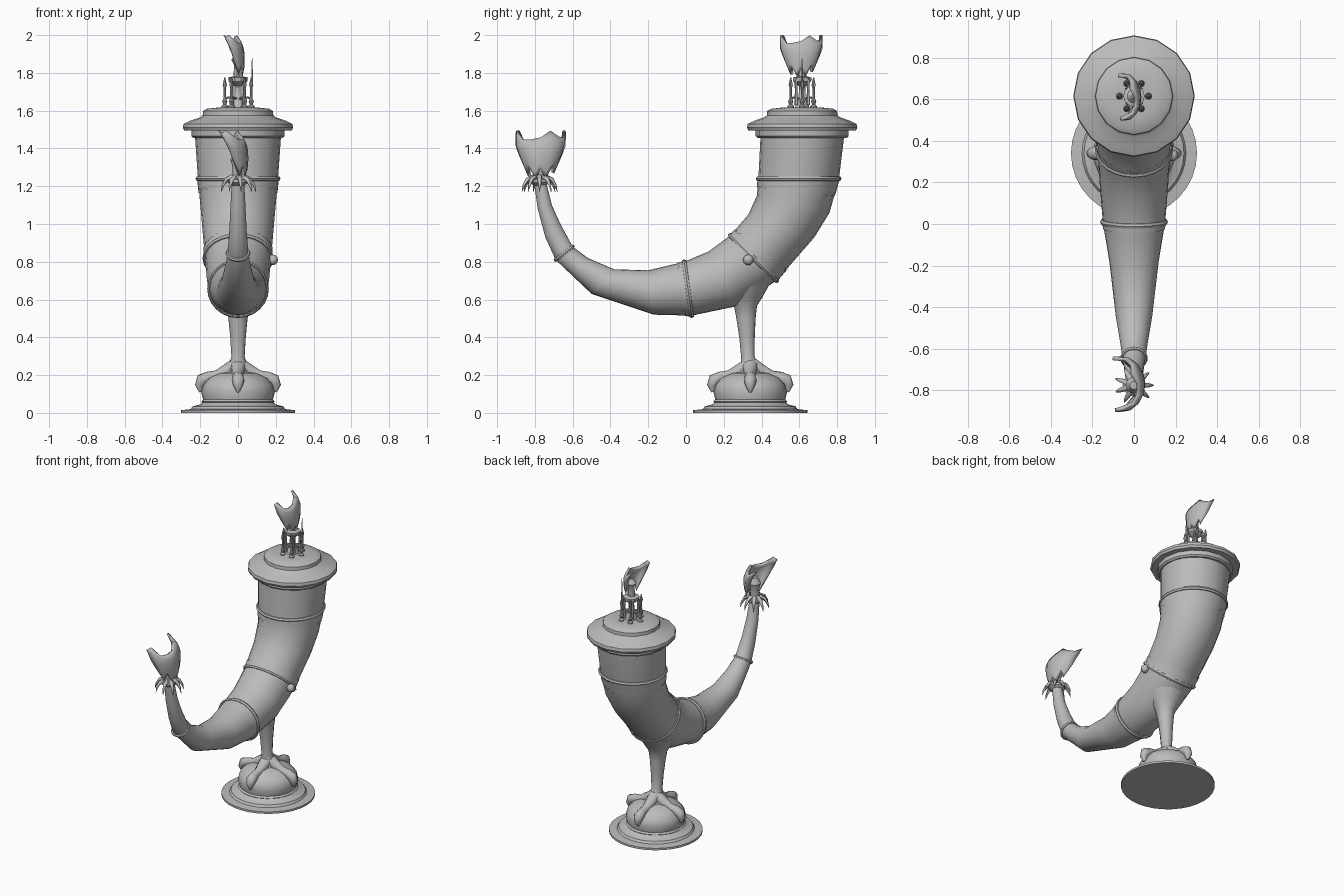
import bpy, bmesh, math
from mathutils import Vector

cube = bpy.data.objects.get("Cube")
if cube:
    bpy.data.objects.remove(cube, do_unlink=True)

grey = bpy.data.materials.new("plain grey")
grey.use_nodes = True
grey.diffuse_color = (0.5, 0.5, 0.5, 1)
grey.node_tree.nodes["Principled BSDF"].inputs["Base Color"].default_value = (0.5, 0.5, 0.5, 1)
TAU = math.tau


def make(name, bm, angle=35, recalc=True):
    if recalc:
        bmesh.ops.recalc_face_normals(bm, faces=bm.faces)
    mesh = bpy.data.meshes.new(name)
    bm.to_mesh(mesh)
    bm.free()
    mesh.materials.append(grey)
    obj = bpy.data.objects.new(name, mesh)
    bpy.context.collection.objects.link(obj)
    bpy.ops.object.select_all(action="DESELECT")
    obj.select_set(True)
    bpy.context.view_layer.objects.active = obj
    bpy.ops.object.shade_smooth_by_angle(angle=math.radians(angle))
    return obj


def loft(bm, rings, caps=True):
    """Skin a list of closed rings of points."""
    loops = [[bm.verts.new(p) for p in r] for r in rings]
    n = len(loops[0])
    for a, b in zip(loops, loops[1:]):
        for i in range(n):
            j = (i + 1) % n
            bm.faces.new((a[i], a[j], b[j], b[i]))
    if caps:
        bm.faces.new(loops[0])
        bm.faces.new(loops[-1])


def circle(x, y, z, r, n):
    return [Vector((x + r * math.cos(TAU * i / n), y + r * math.sin(TAU * i / n), z)) for i in range(n)]


def lathe(bm, x, y, profile, n):
    loft(bm, [circle(x, y, z, r, n) for r, z in profile])


def tube(bm, points, radii, n=8):
    """Round tapered tube along a bent path."""
    pts = [Vector(p) for p in points]
    rings = []
    for i, p in enumerate(pts):
        t = (pts[min(i + 1, len(pts) - 1)] - pts[max(i - 1, 0)]).normalized()
        u = t.cross(Vector((0.31, 0.95, 0.05))).normalized()
        v = t.cross(u)
        rings.append([p + (u * math.cos(TAU * k / n) + v * math.sin(TAU * k / n)) * radii[i] for k in range(n)])
    loft(bm, rings)


# Horn sections: inner y, z, outer y, z, half width in x
SECTIONS = [
    (.395, 1.47, .838, 1.47, .228), (.383, 1.24, .81, 1.24, .212),
    (.375, 1.15, .76, 1.06, .2), (.33, 1.05, .68, .93, .19),
    (.235, .94, .48, .70, .175), (.12, .855, .27, .565, .165),
    (-.01, .80, .03, .515, .15), (-.2, .755, -.17, .52, .118),
    (-.38, .76, -.5, .63, .088), (-.52, .82, -.6, .725, .068),
    (-.6, .88, -.69, .81, .055), (-.665, 1.0, -.745, .93, .046),
    (-.71, 1.1, -.785, 1.08, .04), (-.74, 1.22, -.805, 1.22, .033)]


def horn_point(u, a, grow=0.0, shift=0.0):
    """Point on the horn at section u and angle a, pushed out and along."""
    i = min(int(u), len(SECTIONS) - 2)
    f = u - i
    s = [p + (q - p) * f for p, q in zip(SECTIONS[i], SECTIONS[i + 1])]
    mid = Vector((0, (s[0] + s[2]) / 2, (s[1] + s[3]) / 2))
    half = Vector((0, s[0], s[1])) - mid
    along = Vector((0, -half.z, half.y)).normalized()
    out = half + half.normalized() * grow
    return mid + out * math.cos(a) + Vector((s[4] + grow, 0, 0)) * math.sin(a) + along * shift


SIDES = 24
bm = bmesh.new()
loft(bm, [[horn_point(u, TAU * k / SIDES) for k in range(SIDES)] for u in range(len(SECTIONS))])
make("horn", bm, 40)

# Raised mounting rings around the horn
for name, u, size in (("upper_ring", 1, .011), ("middle_ring", 4, .011),
                      ("lower_ring", 6, .011), ("tip_ring", 10, .009)):
    bm = bmesh.new()
    loft(bm, [[horn_point(u, TAU * k / SIDES, g * size, s * size) for k in range(SIDES)]
              for g, s in ((-1, -1.2), (.7, -1), (1.2, 0), (.7, 1), (-1, 1.2))])
    make(name, bm, 50)

# Thin zigzag edged collars beside the rings
for name, u, reach in (("upper_collar", 1, .55), ("middle_collar", 4, -.28), ("lower_collar", 6, .2)):
    bm = bmesh.new()
    n = SIDES * 2
    edge = [horn_point(u + reach * (1 if k % 2 else .75), TAU * k / n, .004) for k in range(n)]
    root = [horn_point(u, TAU * k / n, .004) for k in range(n)]
    loft(bm, [root, edge], caps=False)
    make(name, bm)

# Small lug on the side of the middle ring
bm = bmesh.new()
bmesh.ops.create_uvsphere(bm, u_segments=10, v_segments=6, radius=.028)
bmesh.ops.translate(bm, verts=bm.verts, vec=(.185, .33, .81))
make("ring_lug", bm, 60)

# Lid with skirt, broad rim and raised top
LID_Y = .615
bm = bmesh.new()
lathe(bm, 0, LID_Y, [(.235, 1.455), (.246, 1.465), (.246, 1.495), (.285, 1.495), (.292, 1.51), (.288, 1.53),
                     (.25, 1.548), (.2, 1.565), (.187, 1.575), (.185, 1.598), (.165, 1.61), (.1, 1.617)], 16)
make("lid", bm)

# Stepped round base and dome
BASE_Y = .34
bm = bmesh.new()
lathe(bm, 0, BASE_Y, [(.303, 0), (.303, .014), (.25, .02), (.24, .035), (.2, .045), (.19, .055)], 32)
make("base", bm)
bm = bmesh.new()
lathe(bm, 0, BASE_Y, [(.185, .05), (.195, .06), (.185, .07), (.195, .11), (.185, .15), (.155, .185),
                      (.1, .21), (.03, .22)], 24)
make("base_dome", bm, 50)

# Bird leg with four gripping toes
bm = bmesh.new()
tube(bm, [(0, .315, .68), (0, .315, .61), (0, .315, .565), (0, .318, .5), (0, .323, .4), (0, .327, .3),
          (0, .335, .25), (0, .34, .19)], [.13, .09, .062, .052, .042, .036, .048, .075], 12)
make("leg", bm, 60)
for i, side in enumerate(("left", "back", "right", "front")):
    c, s = round(math.cos(TAU * i / 4)), round(math.sin(TAU * i / 4))
    path = [(.01, .25), (.06, .222), (.11, .198), (.16, .188), (.19, .175), (.203, .145), (.198, .11)]
    bm = bmesh.new()
    tube(bm, [(c * r, BASE_Y + s * r, z) for r, z in path], [.042, .036, .028, .03, .034, .026, .008], 10)
    make(side + "_toe", bm, 60)


# Curled ragged crest: a bent sheet with a notched upper edge
TOPS = (.93, 1, .8, .8, .84, .98, .86, .84, 1)
BOTTOMS = (.5, .05, .3, .0, .22, .0, .3, .12, .5)


def crest(name, x, y, z, half, depth, lean, height):
    bm = bmesh.new()
    grid = []
    rows = 6
    for k, (top, low) in enumerate(zip(TOPS, BOTTOMS)):
        a = math.radians((k / 4 - 1) * 95)
        column = []
        for r in range(rows + 1):
            t = low + (top - low) * r / rows
            w = min(1, .45 + .8 * t)
            column.append(bm.verts.new((x + depth * w * math.cos(a) - lean * t * t,
                                        y + half * w * math.sin(a), z + height * t)))
        grid.append(column)
    for a, b in zip(grid, grid[1:]):
        for r in range(rows):
            bm.faces.new((a[r], b[r], b[r + 1], a[r + 1]))
    obj = make(name, bm, 60)
    solid = obj.modifiers.new("thickness", "SOLIDIFY")
    solid.thickness = .018
    solid.offset = 0


crest("lid_crest", -.01, .61, 1.78, .105, .06, .06, .22)
crest("tip_crest", -.01, -.77, 1.24, .125, .09, .085, .255)

# Open turret on the lid: posts, hoops and a central stem
bm = bmesh.new()
for i in range(6):
    a = TAU * i / 6
    x, y = .07 * math.cos(a), LID_Y + .07 * math.sin(a)
    lathe(bm, x, y, [(.018, 1.612), (.018, 1.625), (.008, 1.632), (.014, 1.65), (.007, 1.665),
                     (.006, 1.72), (.011, 1.735), (.003, 1.775)], 8)
    tube(bm, [(x, y, 1.665), ((x * .7), LID_Y + .7 * (y - LID_Y), 1.67), (0, LID_Y, 1.66)], [.006] * 3, 6)
make("turret_posts", bm)
bm = bmesh.new()
lathe(bm, 0, LID_Y, [(.04, 1.61), (.035, 1.64), (.02, 1.66), (.018, 1.73), (.05, 1.755), (.052, 1.775),
                     (.025, 1.782), (.02, 1.84), (.035, 1.87), (.01, 1.9)], 10)
make("turret_stem", bm)
for i in range(4):
    a = TAU * (i + .5) / 4
    c, s = math.cos(a), math.sin(a)
    bm = bmesh.new()
    tube(bm, [(.045 * c, LID_Y + .045 * s, z) for z in (1.63, 1.7, 1.765)], [.011, .007, .009], 6)
    make("turret_pillar_%d" % (i + 1), bm)
bm = bmesh.new()
tube(bm, [(.075, LID_Y, 1.74), (.075, LID_Y, 1.88)], [.005, .002], 6)
make("turret_spear", bm)

# Collar, neck and drooping spikes at the horn tip
TIP_Y = -.775
bm = bmesh.new()
lathe(bm, 0, TIP_Y, [(.034, 1.205), (.055, 1.22), (.055, 1.235), (.03, 1.245), (.028, 1.3),
                     (.04, 1.34), (.02, 1.38)], 12)
make("tip_neck", bm)
bm = bmesh.new()
for i in range(9):
    a = TAU * i / 9
    path = [(.03, 1.25), (.065, 1.235), (.085, 1.205), (.095, 1.17)]
    tube(bm, [(r * math.cos(a), TIP_Y + r * math.sin(a), z) for r, z in path], [.014, .012, .007, .001], 6)
make("tip_spikes", bm, 60)
